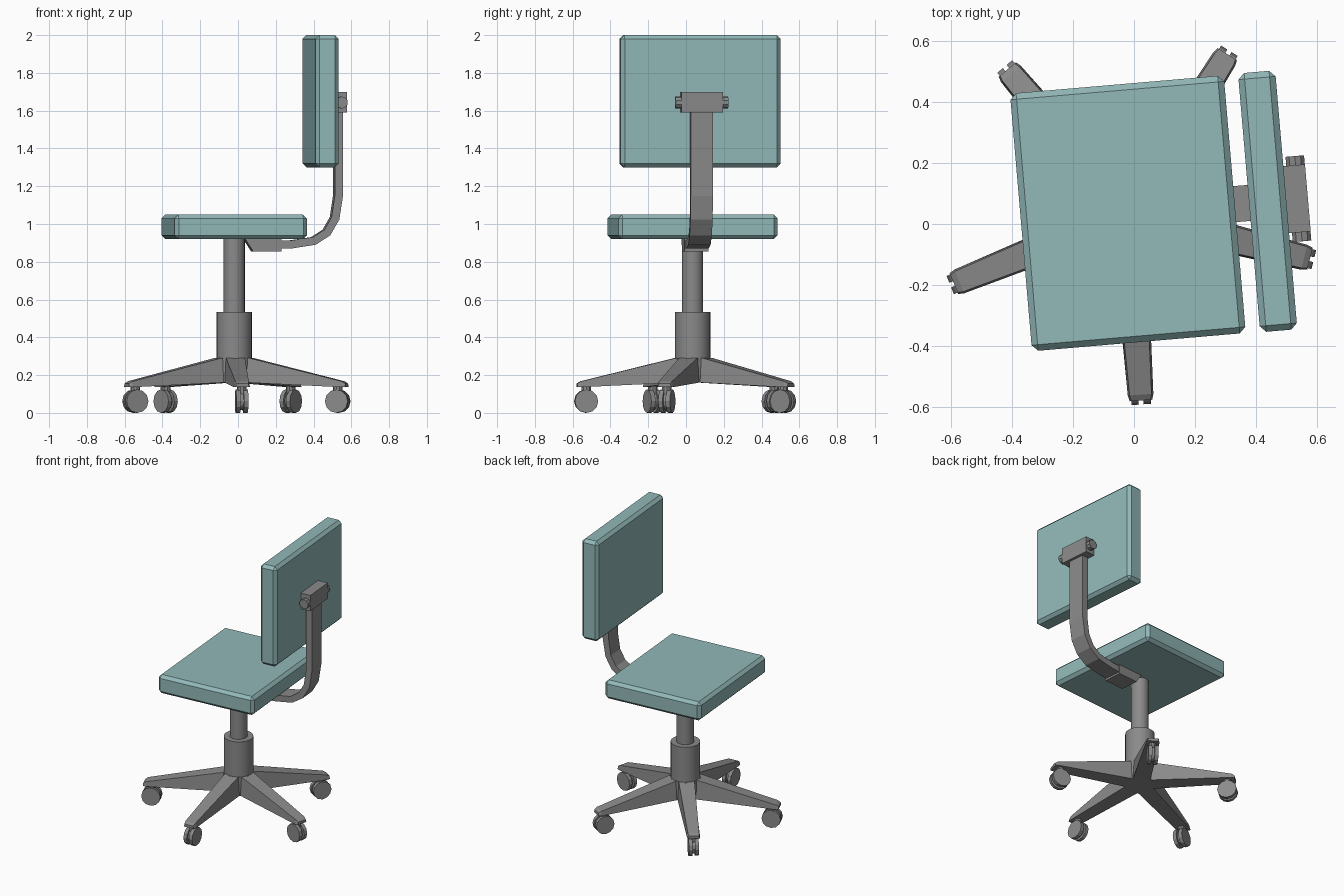
import bpy, bmesh, math
from mathutils import Matrix, Vector

if "Cube" in bpy.data.objects:
    bpy.data.objects.remove(bpy.data.objects["Cube"])


def material(name, rgb):
    m = bpy.data.materials.new(name)
    m.diffuse_color = (*rgb, 1)
    m.use_nodes = True
    m.node_tree.nodes["Principled BSDF"].inputs["Base Color"].default_value = m.diffuse_color
    return m


TEAL = material("teal upholstery", (0.29, 0.48, 0.48))
GRAY = material("gray frame", (0.255, 0.255, 0.255))

HUB = Matrix.Translation((-0.02, 0.035, 0))
UPPER = HUB @ Matrix.Rotation(math.radians(4.9), 4, 'Z')   # swivelled seat frame


def finish(bm, name, mat, frame):
    bmesh.ops.recalc_face_normals(bm, faces=bm.faces[:])
    me = bpy.data.meshes.new(name)
    bm.to_mesh(me)
    bm.free()
    me.materials.append(mat)
    ob = bpy.data.objects.new(name, me)
    ob.matrix_world = frame
    bpy.context.scene.collection.objects.link(ob)
    return ob


def box(name, lo, hi, mat, frame, bevel=0):
    bm = bmesh.new()
    lo, hi = Vector(lo), Vector(hi)
    size = hi - lo
    bmesh.ops.create_cube(bm, size=1, matrix=Matrix.Translation((lo + hi) / 2)
                          @ Matrix.Diagonal((*size, 1)))
    if bevel:
        bmesh.ops.bevel(bm, geom=bm.edges[:], offset=bevel, segments=1,
                        affect='EDGES', profile=0.5)
    return finish(bm, name, mat, frame)


def cylinder(name, center, r, length, frame, axis='Z', sides=24, smooth=False):
    bm = bmesh.new()
    rot = Matrix.Rotation(math.pi / 2, 4, 'X') if axis == 'Y' else Matrix()
    bmesh.ops.create_cone(bm, cap_ends=True, segments=sides, radius1=r, radius2=r,
                          depth=length, matrix=Matrix.Translation(center) @ rot)
    if smooth:
        for f in bm.faces:
            f.smooth = len(f.verts) == 4
        for e in bm.edges:
            if e.calc_face_angle(0) > 0.7:
                e.smooth = False
    return finish(bm, name, GRAY, frame)


def extrude_profile(name, pts, width, frame):
    """Closed x-z profile given a width along y."""
    bm = bmesh.new()
    face = bm.faces.new([bm.verts.new((x, -width / 2, z)) for x, z in pts])
    res = bmesh.ops.extrude_face_region(bm, geom=[face])
    bmesh.ops.translate(bm, vec=(0, width, 0),
                        verts=[v for v in res["geom"] if isinstance(v, bmesh.types.BMVert)])
    return finish(bm, name, GRAY, frame)


def strip(path, thick):
    """Offset a centre line both ways into a closed band."""
    left, right = [], []
    pts = [Vector(p) for p in path]
    for i, p in enumerate(pts):
        d0 = (p - pts[max(i - 1, 0)]).normalized()
        d1 = (pts[min(i + 1, len(pts) - 1)] - p).normalized()
        t = (d0 + d1).normalized()
        n = Vector((-t.y, t.x)) * thick / 2
        left.append(p + n)
        right.append(p - n)
    return left + right[::-1]


# Cushions
box("seat", (-0.351, -0.423, 0.92), (0.351, 0.423, 1.05), TEAL, UPPER, 0.02)
box("backrest", (0.398, -0.425, 1.30), (0.52, 0.425, 2.0), TEAL, UPPER, 0.02)

# Back support: bent arm, clamp under the seat, hinge block with knobs
arm = [(0.10, 0.888), (0.30, 0.892), (0.42, 0.91), (0.49, 0.955),
       (0.533, 1.03), (0.5515, 1.15), (0.5515, 1.62)]
extrude_profile("back_arm", strip(arm, 0.043), 0.118, UPPER)
extrude_profile("arm_clamp", [(0.05, 0.925), (0.095, 0.855), (0.245, 0.855), (0.245, 0.925)],
                0.128, UPPER)
box("hinge_block", (0.515, -0.11, 1.59), (0.591, 0.11, 1.70), GRAY, UPPER)
cylinder("hinge_knobs", (0.56, 0, 1.643), 0.032, 0.28, UPPER, 'Y', 10)

# Central column
cylinder("gas_lift", (0, 0, 0.72), 0.056, 0.41, HUB, smooth=True)
cylinder("lift_sleeve", (0, 0, 0.40), 0.094, 0.27, HUB, smooth=True)
cylinder("base_hub", (0, 0, 0.225), 0.1, 0.13, HUB, sides=20)


def leg(name, frame):
    # tapered sections: distance, bottom z, top z, half width at bottom, at top
    secs = [(0.0, 0.16, 0.29, 0.056, 0.05), (0.095, 0.16, 0.29, 0.056, 0.05),
            (0.595, 0.136, 0.167, 0.042, 0.036), (0.614, 0.136, 0.155, 0.037, 0.031)]
    bm = bmesh.new()
    rings = [[bm.verts.new(c) for c in ((x, -wb, zb), (x, wb, zb), (x, wt, zt), (x, -wt, zt))]
             for x, zb, zt, wb, wt in secs]
    for a, b in zip(rings, rings[1:]):
        for i in range(4):
            j = (i + 1) % 4
            bm.faces.new((a[i], a[j], b[j], b[i]))
    bm.faces.new(rings[0])
    bm.faces.new(rings[-1])
    finish(bm, name, GRAY, frame)


# Five-legged base with twin-wheel casters
for k in range(5):
    f = HUB @ Matrix.Rotation(math.radians(-86 + 72 * k), 4, 'Z')
    leg(f"base_leg_{k + 1}", f)
    cylinder(f"caster_pin_{k + 1}", (0.565, 0, 0.115), 0.026, 0.05, f, sides=10)
    cylinder(f"caster_core_{k + 1}", (0.565, 0, 0.062), 0.046, 0.03, f, 'Y', 12)
    for side, s in (("left", 1), ("right", -1)):
        cylinder(f"caster_wheel_{side}_{k + 1}", (0.565, s * 0.02, 0.062), 0.062, 0.024,
                 f, 'Y', 12)
